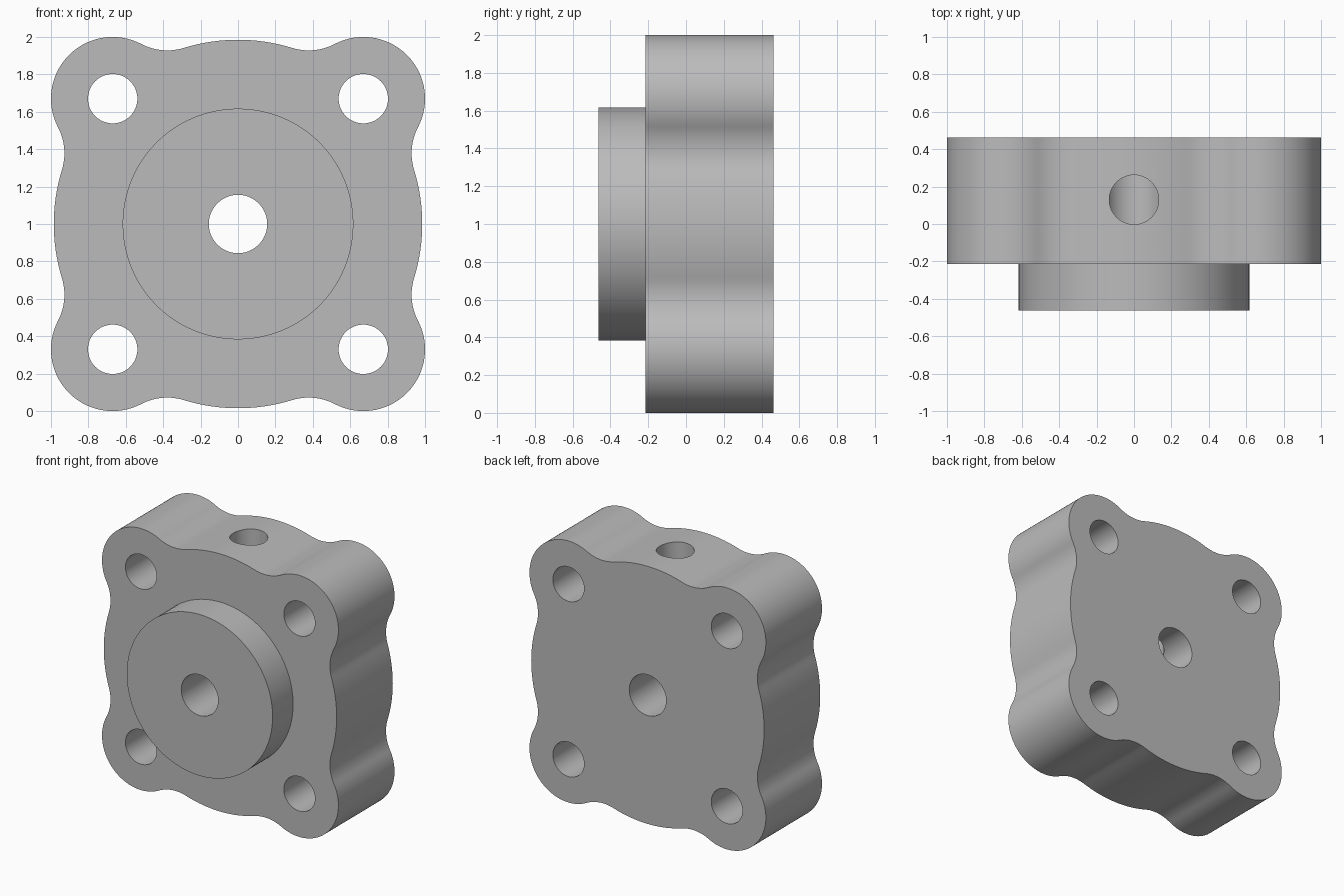
import bpy, bmesh
from math import pi, sin, cos, atan2, sqrt
from mathutils import Matrix, Vector

old = bpy.data.objects.get("Cube")
if old:
    bpy.data.objects.remove(old, do_unlink=True)

FRONT, STEP, BACK = -0.463, -0.215, 0.463
MID = 1.0                       # height of the centre axis
SIDE_R, LOBE_R, FILLET_R = 0.985, 0.33, 0.3
LOBE = 0.67                     # offset of lobes and bolt holes

metal = bpy.data.materials.new("plain grey")
metal.use_nodes = True
grey = (0.5, 0.5, 0.5, 1)
metal.diffuse_color = grey
metal.node_tree.nodes["Principled BSDF"].inputs["Base Color"].default_value = grey


def make_object(name, bm):
    bmesh.ops.recalc_face_normals(bm, faces=bm.faces)
    mesh = bpy.data.meshes.new(name)
    bm.to_mesh(mesh)
    bm.free()
    mesh.materials.append(metal)
    ob = bpy.data.objects.new(name, mesh)
    bpy.context.collection.objects.link(ob)
    return ob


def cylinder(name, radius, start, end, sides=96):
    start, end = Vector(start), Vector(end)
    axis = end - start
    turn = axis.to_track_quat('Z', 'Y').to_matrix().to_4x4()
    bm = bmesh.new()
    bmesh.ops.create_cone(bm, cap_ends=True, segments=sides, radius1=radius,
                          radius2=radius, depth=axis.length,
                          matrix=Matrix.Translation((start + end) / 2) @ turn)
    return make_object(name, bm)


def combine(target, tool, operation):
    tool.hide_render = True
    mod = target.modifiers.new(operation.lower(), 'BOOLEAN')
    mod.operation, mod.object, mod.solver = operation, tool, 'EXACT'
    bpy.context.view_layer.objects.active = target
    bpy.ops.object.modifier_apply(modifier=mod.name)
    bpy.data.objects.remove(tool, do_unlink=True)


def arc(centre, radius, a, b, steps):
    return [Vector((centre[0] + radius * cos(a + (b - a) * i / steps),
                    centre[1] + radius * sin(a + (b - a) * i / steps)))
            for i in range(steps)]


# Wavy outline: side arc, fillet, corner lobe, fillet, repeated four times
reach = LOBE * sqrt(2)
to_origin, to_lobe = SIDE_R + FILLET_R, LOBE_R + FILLET_R
along = (to_origin**2 - to_lobe**2 + reach**2) / (2 * reach)
across = sqrt(to_origin**2 - along**2)
fx, fz = (along + across) / sqrt(2), (along - across) / sqrt(2)
side_a = atan2(fz, fx)
lobe_a = atan2(fz - LOBE, fx - LOBE)
quarter = (arc((0, 0), SIDE_R, -side_a, side_a, 20)
           + arc((fx, fz), FILLET_R, pi + side_a, pi + lobe_a, 14)
           + arc((LOBE, LOBE), LOBE_R, lobe_a, pi / 2 - lobe_a, 40)
           + arc((fz, fx), FILLET_R, -pi / 2 - lobe_a, -pi / 2 - side_a, 14))
bm = bmesh.new()
ring = []
for k in range(4):
    spin = Matrix.Rotation(k * pi / 2, 2)
    for p in quarter:
        q = spin @ p
        ring.append(bm.verts.new((q.x, STEP, q.y + MID)))
face = bm.faces.new(ring)
grown = bmesh.ops.extrude_face_region(bm, geom=[face], use_keep_orig=True)
moved = [v for v in grown["geom"] if isinstance(v, bmesh.types.BMVert)]
bmesh.ops.translate(bm, verts=moved, vec=(0, BACK - STEP, 0))
body = make_object("flange_body", bm)

# Round boss on the front
combine(body, cylinder("boss", 0.617, (0, FRONT, MID), (0, STEP + 0.1, MID)), 'UNION')

# Centre bore, bolt holes and the port from the top into the bore
combine(body, cylinder("bore_cutter", 0.156, (0, -1, MID), (0, 1, MID)), 'DIFFERENCE')
for x in (-LOBE, LOBE):
    for z in (MID - LOBE, MID + LOBE):
        combine(body, cylinder("bolt_cutter", 0.132, (x, -1, z), (x, 1, z), 64), 'DIFFERENCE')
combine(body, cylinder("port_cutter", 0.132, (0, 0.13, MID), (0, 0.13, 2.5), 64), 'DIFFERENCE')

bpy.ops.object.select_all(action='DESELECT')
body.select_set(True)
bpy.context.view_layer.objects.active = body
bpy.ops.object.shade_smooth_by_angle(angle=pi / 6)
